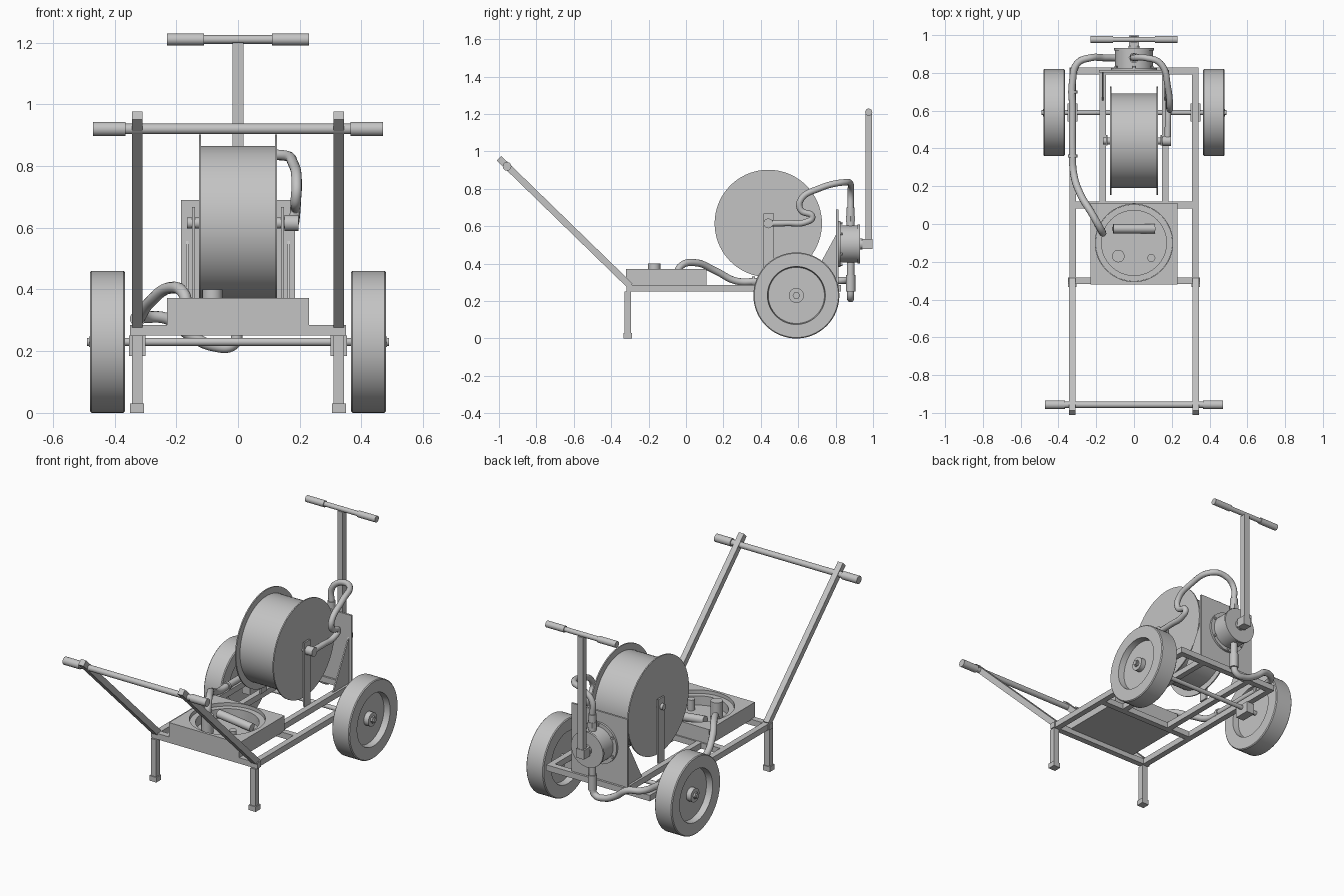
import bpy, bmesh, math
from mathutils import Vector, Matrix

old = bpy.data.objects.get("Cube")
if old:
    bpy.data.objects.remove(old, do_unlink=True)

GREY = (0.55, 0.55, 0.55, 1)
mat = bpy.data.materials.new("plain_grey")
mat.use_nodes = True
mat.diffuse_color = GREY
mat.node_tree.nodes["Principled BSDF"].inputs["Base Color"].default_value = GREY


def add_object(name, mesh, smooth=False):
    ob = bpy.data.objects.new(name, mesh)
    bpy.context.collection.objects.link(ob)
    mesh.materials.clear()
    mesh.materials.append(mat)
    if smooth:
        bpy.ops.object.select_all(action='DESELECT')
        ob.select_set(True)
        bpy.context.view_layer.objects.active = ob
        bpy.ops.object.shade_smooth_by_angle(angle=math.radians(35))
    return ob


def finish(name, bm, smooth=False):
    bmesh.ops.recalc_face_normals(bm, faces=bm.faces)
    mesh = bpy.data.meshes.new(name)
    bm.to_mesh(mesh)
    bm.free()
    return add_object(name, mesh, smooth)


def box(name, x, y, z):
    """Box from its (min, max) range on each axis."""
    bm = bmesh.new()
    bmesh.ops.create_cube(bm, size=1)
    for v in bm.verts:
        v.co = [r[0] if c < 0 else r[1] for c, r in zip(v.co, (x, y, z))]
    return finish(name, bm)


def lathe(name, profile, centre, axis, sides=48):
    """Spin (radius, distance) points around an axis."""
    bm = bmesh.new()
    turn = Vector(axis).to_track_quat('Z', 'Y').to_matrix().to_4x4()
    vs = [bm.verts.new((r, 0, t)) for r, t in profile]
    es = [bm.edges.new(p) for p in zip(vs, vs[1:])]
    bmesh.ops.spin(bm, geom=vs + es, axis=(0, 0, 1), cent=(0, 0, 0),
                   angle=math.tau, steps=sides, use_duplicate=False)
    bmesh.ops.remove_doubles(bm, verts=bm.verts, dist=0.0003)
    bm.transform(Matrix.Translation(centre) @ turn)
    return finish(name, bm, True)


def rod(name, a, b, r, sides=24):
    a, b = Vector(a), Vector(b)
    n = (b - a).length
    return lathe(name, [(0, 0), (r, 0), (r, n), (0, n)], a, b - a, sides)


def hose(name, points, r):
    cu = bpy.data.curves.new(name, 'CURVE')
    cu.dimensions = '3D'
    cu.bevel_depth, cu.bevel_resolution, cu.resolution_u = r, 4, 8
    cu.use_fill_caps = True
    sp = cu.splines.new('BEZIER')
    sp.bezier_points.add(len(points) - 1)
    for p, co in zip(sp.bezier_points, points):
        p.co = co
        p.handle_left_type = p.handle_right_type = 'AUTO'
    tmp = bpy.data.objects.new(name + "_path", cu)
    bpy.context.collection.objects.link(tmp)
    bpy.context.view_layer.update()
    deps = bpy.context.evaluated_depsgraph_get()
    mesh = bpy.data.meshes.new_from_object(tmp.evaluated_get(deps))
    bpy.data.objects.remove(tmp, do_unlink=True)
    return add_object(name, mesh, True)


def span(s, a, b):
    """Range mirrored to side s."""
    return tuple(sorted((s * a, s * b)))


# Frame cross members
RAIL = (0.25, 0.285)
for name, y, w in (("front", -0.3, 0.35), ("middle", 0.1, 0.31), ("rear", 0.81, 0.34)):
    box(name + "_crossbar", (-w, w), (y - 0.018, y + 0.018), RAIL)

WY, WZ = 0.59, 0.23
for s, side in ((1, "left"), (-1, "right")):
    # Rails, legs and push handle arms
    box(side + "_rail", span(s, 0.307, 0.342), (-0.3, 0.828), RAIL)
    box(side + "_inner_rail", span(s, 0.148, 0.182), (0.1, 0.828), RAIL)
    box(side + "_leg", span(s, 0.31, 0.344), (-0.328, -0.293), (0.02, 0.25))
    box(side + "_foot", span(s, 0.304, 0.35), (-0.334, -0.288), (0, 0.03))
    arm = box(side + "_handle_arm", span(s, 0.309, 0.343), (-0.98, 0), (-0.0175, 0.0175))
    arm.location = (0, -0.297, 0.28)
    arm.rotation_euler = (math.radians(-44.2), 0, 0)
    rod(side + "_push_grip", (s * 0.365, -0.957, 0.92), (s * 0.47, -0.957, 0.92), 0.023)

    # Wheel with dished sides, hub and axle bracket
    lathe(side + "_wheel",
          [(0, -0.02), (0.15, -0.02), (0.155, -0.057), (0.225, -0.057), (0.23, -0.052),
           (0.23, 0.052), (0.225, 0.057), (0.155, 0.057), (0.15, 0.02), (0.04, 0.02),
           (0.04, 0.05), (0, 0.05)], (s * 0.423, WY, WZ), (s, 0, 0), 64)
    rod(side + "_axle_nut", (s * 0.47, WY, WZ), (s * 0.483, WY, WZ), 0.02, 6)
    box(side + "_axle_bracket", span(s, 0.3, 0.353), (WY - 0.047, WY + 0.047), (0.185, 0.25))

    # Reel posts, flanges and panel gussets
    box(side + "_reel_post", span(s, 0.139, 0.149), (0.415, 0.47), (0.285, 0.667))
    rod(side + "_reel_flange", (s * 0.12, 0.44, 0.615), (s * 0.127, 0.44, 0.615), 0.287, 72)
    bm = bmesh.new()
    tri = [bm.verts.new((s * 0.161, y, z)) for y, z in ((0.655, 0.285), (0.805, 0.285), (0.805, 0.56))]
    ext = bmesh.ops.extrude_face_region(bm, geom=[bm.faces.new(tri)])
    bmesh.ops.translate(bm, vec=(s * 0.008, 0, 0),
                        verts=[v for v in ext["geom"] if isinstance(v, bmesh.types.BMVert)])
    finish(side + "_panel_gusset", bm)

    # Pump lever grips
    rod(side + "_lever_grip", (s * 0.11, 0.977, 1.21), (s * 0.23, 0.977, 1.21), 0.019)

rod("wheel_axle", (-0.49, WY, WZ), (0.49, WY, WZ), 0.013)
rod("push_bar", (-0.4, -0.957, 0.92), (0.4, -0.957, 0.92), 0.017)

# Hose reel
rod("reel_drum", (-0.122, 0.44, 0.615), (0.122, 0.44, 0.615), 0.25, 72)
rod("reel_axle", (-0.165, 0.44, 0.615), (0.16, 0.44, 0.615), 0.018)
rod("reel_swivel", (0.15, 0.44, 0.615), (0.196, 0.44, 0.615), 0.026)

# Filter tray with a round basin
tray = box("filter_tray", (-0.23, 0.23), (-0.32, 0.11), (0.28, 0.372))
cutter = rod("basin_cutter", (0, -0.1, 0.297), (0, -0.1, 0.5), 0.205, 64)
cutter.hide_render = True
cutter.hide_set(True)
cut = tray.modifiers.new("basin", 'BOOLEAN')
cut.operation, cut.solver, cut.object = 'DIFFERENCE', 'EXACT', cutter
bpy.context.view_layer.update()
cut_mesh = bpy.data.meshes.new_from_object(
    tray.evaluated_get(bpy.context.evaluated_depsgraph_get()))
tray.modifiers.clear()
tray.data = cut_mesh
bpy.data.objects.remove(cutter, do_unlink=True)
lathe("basin_ring", [(0.204, 0.297), (0.204, 0.352), (0.172, 0.352), (0.172, 0.297)],
      (0, -0.1, 0), (0, 0, 1), 64)
rod("basin_bar", (-0.11, -0.025, 0.345), (0.11, -0.025, 0.32), 0.024)
rod("large_stub", (-0.083, -0.17, 0.295), (-0.083, -0.17, 0.4), 0.033)
rod("small_stub", (0.092, -0.18, 0.295), (0.092, -0.18, 0.36), 0.021)

# Pump panel and pump body
box("pump_panel", (-0.185, 0.185), (0.803, 0.815), (0.285, 0.69))
PZ = 0.505
lathe("pump_body",
      [(0, 0), (0.122, 0), (0.122, 0.014), (0.1, 0.014), (0.1, 0.105), (0.105, 0.105),
       (0.105, 0.118), (0.03, 0.118), (0.03, 0.13), (0.018, 0.13), (0.018, 0.17), (0, 0.17)],
      (0, 0.813, PZ), (0, 1, 0))
for i in range(6):
    a = math.tau * (i + 0.5) / 6
    x, z = 0.111 * math.cos(a), PZ + 0.111 * math.sin(a)
    rod(f"pump_bolt_{i + 1}", (x, 0.82, z), (x, 0.836, z), 0.008, 6)

# Pump lever
box("lever_block", (-0.026, 0.026), (0.942, 0.998), (0.478, 0.532))
box("pump_lever", (-0.0175, 0.0175), (0.96, 0.995), (0.5, 1.2))
rod("lever_bar", (-0.15, 0.977, 1.21), (0.15, 0.977, 1.21), 0.014)

# Pump ports
rod("outlet_port", (0, 0.88, 0.59), (0, 0.88, 0.7), 0.022)
rod("outlet_collar", (0, 0.88, 0.625), (0, 0.88, 0.655), 0.028, 6)
rod("inlet_port", (0, 0.88, 0.25), (0, 0.88, 0.42), 0.02)
rod("inlet_collar", (0, 0.88, 0.25), (0, 0.88, 0.34), 0.025)

# Hoses and their clips
hose("outlet_hose", [(0, 0.88, 0.68), (0.005, 0.88, 0.78), (0.06, 0.88, 0.825),
                     (0.14, 0.85, 0.835), (0.18, 0.72, 0.805), (0.19, 0.61, 0.735),
                     (0.187, 0.615, 0.685), (0.185, 0.675, 0.65), (0.182, 0.64, 0.622),
                     (0.18, 0.54, 0.617), (0.178, 0.44, 0.615)], 0.017)
hose("inlet_hose", [(-0.165, -0.05, 0.33), (-0.175, -0.03, 0.385), (-0.22, 0.05, 0.405),
                    (-0.285, 0.16, 0.36), (-0.32, 0.27, 0.307), (-0.325, 0.38, 0.305),
                    (-0.325, 0.6, 0.305), (-0.325, 0.76, 0.307), (-0.3, 0.85, 0.31),
                    (-0.23, 0.88, 0.305), (-0.16, 0.88, 0.255), (-0.08, 0.88, 0.218),
                    (-0.015, 0.88, 0.222), (0, 0.88, 0.27)], 0.019)
for name, y in (("front", 0.36), ("rear", 0.7)):
    rod(name + "_hose_clip", (-0.325, y - 0.008, 0.305), (-0.325, y + 0.008, 0.305), 0.025)
